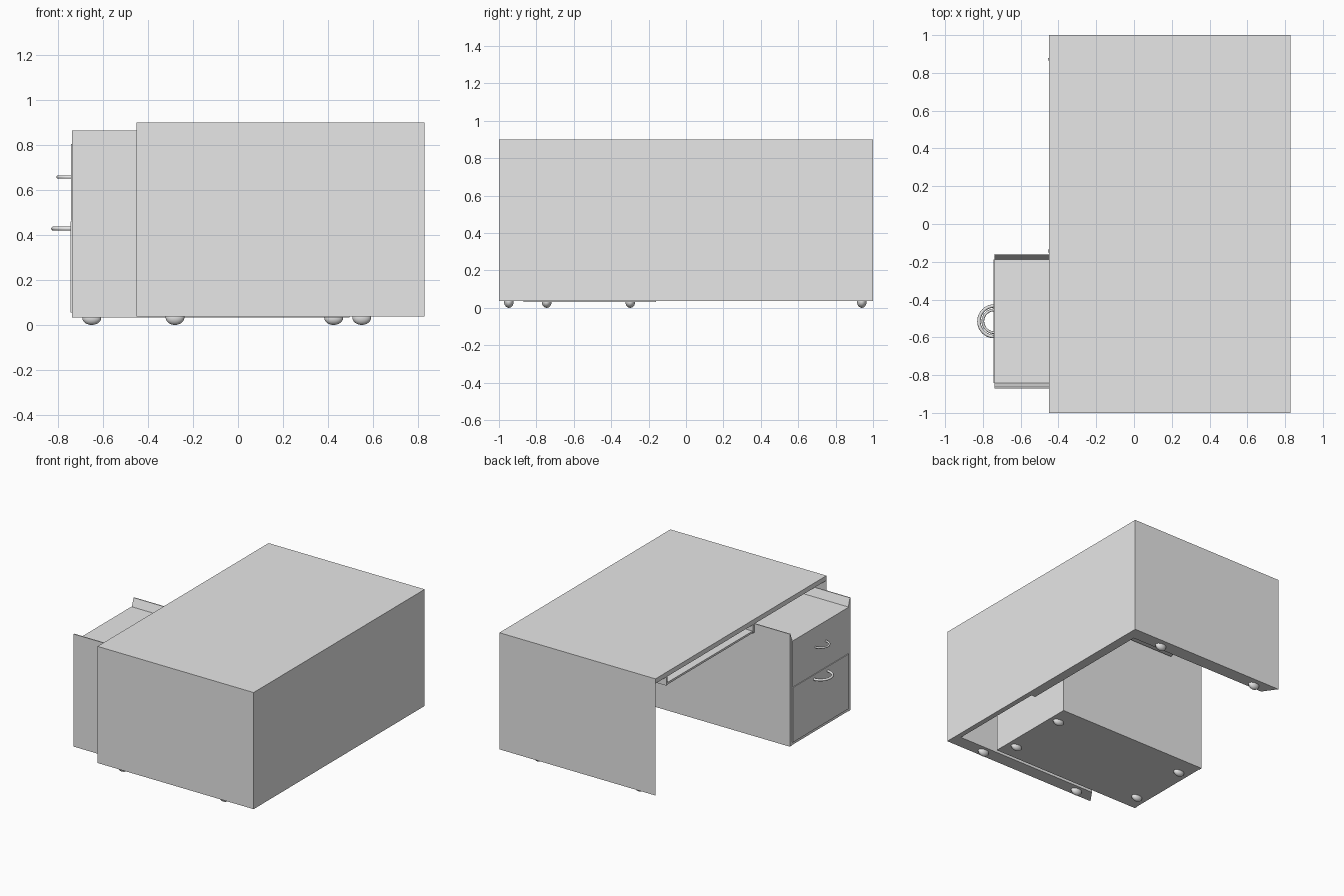
import bpy, bmesh, math
from mathutils import Vector

cube = bpy.data.objects.get("Cube")
if cube:
    bpy.data.objects.remove(cube, do_unlink=True)

grey = bpy.data.materials.new("light_grey")
grey.use_nodes = True
grey.diffuse_color = (0.8, 0.8, 0.8, 1)
grey.node_tree.nodes["Principled BSDF"].inputs["Base Color"].default_value = (0.8, 0.8, 0.8, 1)


def finish(name, bm):
    bmesh.ops.recalc_face_normals(bm, faces=bm.faces)
    mesh = bpy.data.meshes.new(name)
    bm.to_mesh(mesh)
    bm.free()
    mesh.materials.append(grey)
    ob = bpy.data.objects.new(name, mesh)
    bpy.context.collection.objects.link(ob)
    return ob


def prism(name, profile, axis, lo, hi):
    """Extrude a 2D profile along x (profile is y,z) or z (profile is x,y)."""
    bm = bmesh.new()
    place = (lambda a, b: (lo, a, b)) if axis == "x" else (lambda a, b: (a, b, lo))
    face = bm.faces.new([bm.verts.new(place(a, b)) for a, b in profile])
    ext = bmesh.ops.extrude_face_region(bm, geom=[face])
    verts = [v for v in ext["geom"] if isinstance(v, bmesh.types.BMVert)]
    shift = Vector((hi - lo, 0, 0)) if axis == "x" else Vector((0, 0, hi - lo))
    bmesh.ops.translate(bm, verts=verts, vec=shift)
    return finish(name, bm)


def box(name, x0, x1, y0, y1, z0, z1):
    return prism(name, [(x0, y0), (x1, y0), (x1, y1), (x0, y1)], "z", z0, z1)


def smooth(ob):
    for p in ob.data.polygons:
        p.use_smooth = True


def handle(name, cx, cy, cz, radius, tube, n=24, m=10):
    """Half ring pull standing out towards -x."""
    bm = bmesh.new()
    rings = []
    for i in range(n + 1):
        a = math.pi * (0.5 + i / n)
        ring = []
        for j in range(m):
            b = 2 * math.pi * j / m
            r = radius + tube * math.cos(b)
            ring.append(bm.verts.new((cx + r * math.cos(a), cy + r * math.sin(a),
                                      cz + tube * math.sin(b))))
        rings.append(ring)
    for r0, r1 in zip(rings, rings[1:]):
        for j in range(m):
            k = (j + 1) % m
            bm.faces.new((r0[j], r0[k], r1[k], r1[j]))
    smooth(finish(name, bm))


def glide(name, x, y, top):
    """Domed foot under a panel."""
    bm = bmesh.new()
    bmesh.ops.create_uvsphere(bm, u_segments=20, v_segments=12, radius=1)
    bmesh.ops.scale(bm, verts=bm.verts, vec=(0.042, 0.026, top))
    bmesh.ops.translate(bm, verts=bm.verts, vec=(x, y, top))
    bmesh.ops.bisect_plane(bm, geom=bm.verts[:] + bm.edges[:] + bm.faces[:],
                           plane_co=(0, 0, top + 0.004), plane_no=(0, 0, 1), clear_outer=True)
    smooth(finish(name, bm))


# Desk shell: top, tapered side panels, front panel
box("desk_top", -0.45, 0.828, -1, 1, 0.865, 0.9)
for side, s in (("left", 1), ("right", -1)):
    prism(side + "_side_panel",
          [(-0.45, s), (0.828, s), (0.828, 0.9 * s), (-0.38, 0.9 * s)], "z", 0.037, 0.9)
box("modesty_panel", 0.79, 0.828, -0.9, 0.9, 0.037, 0.865)
box("knee_space_panel", 0.757, 0.79, -0.15, 0.9, 0.037, 0.865)

# Shallow sliding tray under the top
box("tray_base", -0.45, 0.2, -0.15, 0.88, 0.805, 0.82)
box("tray_back", 0.185, 0.2, -0.15, 0.88, 0.82, 0.865)
for name, y in (("tray_right_rail", -0.15), ("tray_left_rail", 0.865)):
    box(name, -0.455, 0.2, y, y + 0.015, 0.805, 0.865)

# Drawer pedestal with side panels rising above a lower top
MID = -0.515
box("pedestal_body", -0.735, 0.495, MID - 0.33, MID + 0.33, 0.032, 0.805)
for side, s in (("left", 1), ("right", -1)):
    profile = [(0.355, 0.032), (0.355, 0.865), (0.348, 0.865), (0.328, 0.805), (0.328, 0.032)]
    prism("pedestal_" + side + "_panel", [(MID + s * a, z) for a, z in profile], "x", -0.738, 0.495)
box("upper_drawer_front", -0.742, -0.735, MID - 0.328, MID + 0.328, 0.463, 0.805)
box("lower_drawer_front", -0.744, -0.735, MID - 0.328, MID + 0.328, 0.055, 0.46)

# Drawer pulls
handle("upper_handle", -0.74, MID, 0.657, 0.06, 0.007)
handle("lower_handle", -0.74, MID, 0.428, 0.081, 0.009)

# Glides under the shell and the pedestal
for x in (-0.28, 0.55):
    for y in (-0.947, 0.94):
        glide("desk_glide", x, y, 0.034)
for x in (-0.65, 0.425):
    for y in (-0.745, -0.298):
        glide("pedestal_glide", x, y, 0.031)
